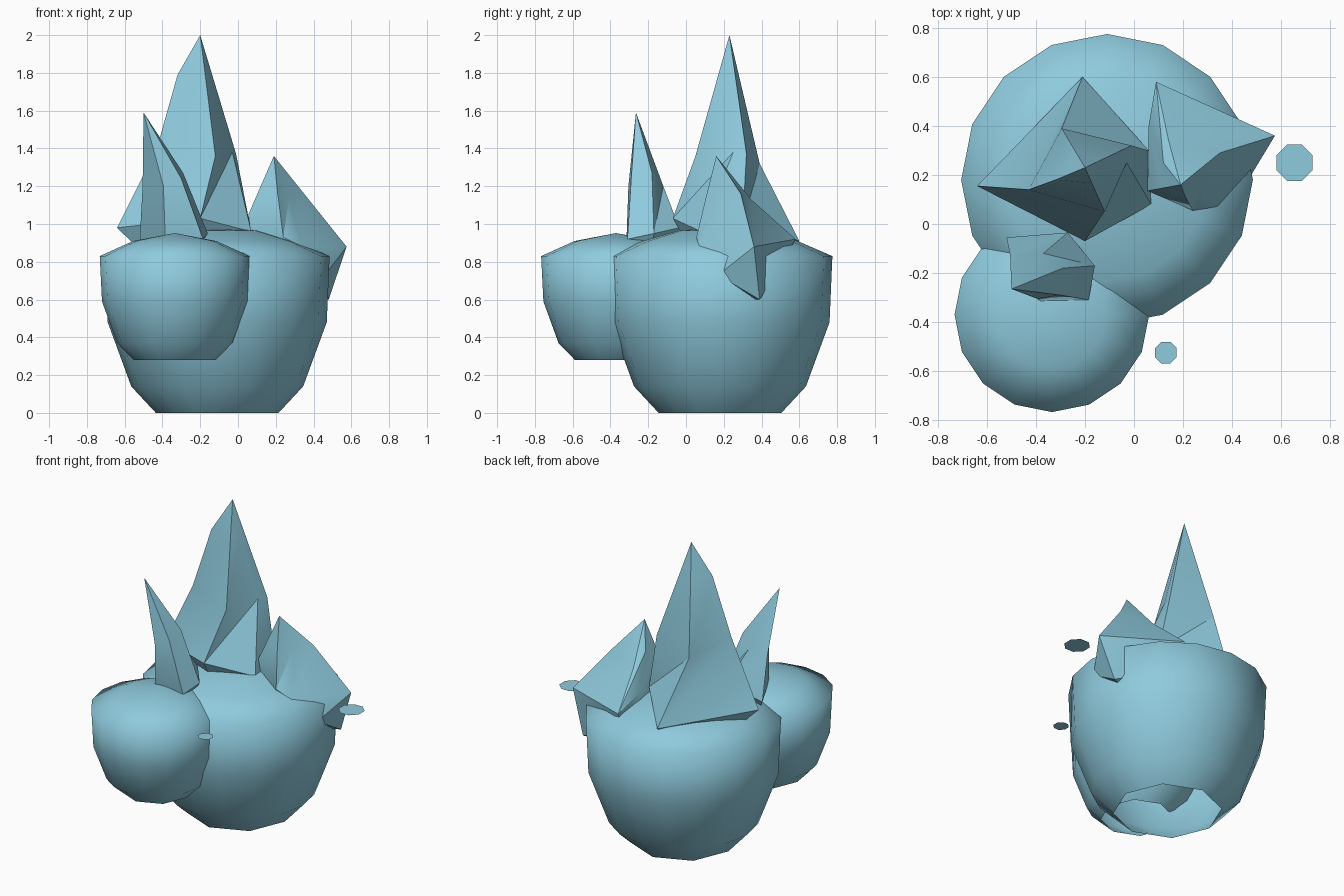
import bpy, math
from mathutils import Vector

if "Cube" in bpy.data.objects:
    bpy.data.objects.remove(bpy.data.objects["Cube"])

mat = bpy.data.materials.new("pale_blue")
mat.diffuse_color = (0.275, 0.597, 0.73, 1)
mat.use_nodes = True
mat.node_tree.nodes["Principled BSDF"].inputs["Base Color"].default_value = mat.diffuse_color


def make(name, verts, faces, angle):
    me = bpy.data.meshes.new(name)
    me.from_pydata([tuple(v) for v in verts], [], faces)
    me.materials.append(mat)
    ob = bpy.data.objects.new(name, me)
    bpy.context.collection.objects.link(ob)
    bpy.ops.object.select_all(action='DESELECT')
    ob.select_set(True)
    bpy.context.view_layer.objects.active = ob
    bpy.ops.object.mode_set(mode='EDIT')
    bpy.ops.mesh.select_all(action='SELECT')
    bpy.ops.mesh.normals_make_consistent(inside=False)
    bpy.ops.object.mode_set(mode='OBJECT')
    bpy.ops.object.shade_smooth_by_angle(angle=math.radians(angle))
    return ob


def loft(name, rings, start=None, end=None, angle=30):
    """Bridge equal rings, optionally closing each end to a point."""
    n = len(rings[0])
    verts = [v for r in rings for v in r]
    faces = []
    for k in range(len(rings) - 1):
        for i in range(n):
            j = (i + 1) % n
            a, b, c, d = k*n + i, k*n + j, (k+1)*n + j, (k+1)*n + i
            faces += [(a, b, c), (a, c, d)] if angle < 60 else [(a, b, c, d)]
    for tip, base in ((start, 0), (end, (len(rings) - 1) * n)):
        if tip:
            verts.append(tip)
            faces += [(base + i, base + (i + 1) % n, len(verts) - 1) for i in range(n)]
    return make(name, verts, faces, angle)


def boulder(name, cx, cy, profile, top):
    """Rounded 16-sided rock with an open eight-sided bottom."""
    rings = []
    for k, (r, z) in enumerate(profile):
        ring = []
        for i in range(16):
            a = i * math.tau / 16
            q = r * (math.cos(math.tau / 16) if k == 0 and i % 2 else 1)
            ring.append((cx + q * math.cos(a), cy + q * math.sin(a), z))
        rings.append(ring)
    loft(name, rings, end=(cx, cy, top), angle=85)


# Rounded bodies
boulder("large_boulder", -0.11, 0.18,
        [(0.325, 0), (0.455, 0.14), (0.58, 0.48), (0.595, 0.83), (0.41, 0.91), (0.22, 0.965)], 0.985)
boulder("small_boulder", -0.335, -0.37,
        [(0.218, 0.28), (0.305, 0.37), (0.385, 0.59), (0.397, 0.83), (0.22, 0.91)], 0.952)

# Tall central crystal
apex = Vector((-0.2, 0.23, 2.0))
mid = [(-0.43, 0.14, 1.4), (-0.12, 0.05, 1.36), (-0.03, 0.25, 1.38),
       (-0.01, 0.32, 1.37), (-0.295, 0.39, 1.32)]
upper = [apex.lerp(Vector(p), 0.35) for p in mid]
upper[0] = Vector((-0.32, 0.18, 1.79))
base = [(-0.64, 0.155, 0.98), (-0.2, -0.07, 1.03), (0.07, 0.08, 0.96),
        (0.06, 0.3, 1.0), (-0.21, 0.6, 0.91)]
loft("tall_crystal", [base, mid, upper], start=(-0.2, 0.2, 0.55), end=apex)

# Narrow front crystal
base = [(-0.52, -0.055, 0.92), (-0.385, -0.315, 0.92), (-0.185, -0.31, 0.92),
        (-0.16, -0.17, 0.95), (-0.27, -0.035, 0.98)]
mid = [(-0.505, -0.13, 1.2), (-0.395, -0.305, 1.2), (-0.3, -0.29, 1.24),
       (-0.29, -0.18, 1.27), (-0.37, -0.12, 1.2)]
loft("front_crystal", [base, mid], start=(-0.35, -0.2, 0.65), end=(-0.5, -0.265, 1.59))

# Broad side crystal, overhanging the large boulder
low = [(0.48, 0.39, 0.6), (0.1, 0.5, 0.75), (0.06, 0.3, 0.75), (0.1, 0.15, 0.75),
       (0.3, 0.12, 0.72), (0.46, 0.17, 0.73)]
base = [(0.575, 0.36, 0.88), (0.09, 0.58, 0.92), (0.06, 0.4, 1.0), (0.055, 0.135, 1.05),
        (0.24, 0.055, 0.93), (0.34, 0.07, 0.88)]
mid = [(0.35, 0.29, 1.16), (0.14, 0.345, 1.13), (0.12, 0.25, 1.2), (0.12, 0.147, 1.2),
       (0.21, 0.11, 1.16), (0.27, 0.18, 1.14)]
loft("side_crystal", [low, base, mid], start=(0.25, 0.28, 0.6), end=(0.19, 0.16, 1.36))

# Flat floating octagons
for name, x, y, z, r in (("large_chip", 0.655, 0.25, 0.83, 0.08),
                         ("small_chip", 0.13, -0.525, 0.81, 0.048)):
    pts = [(x + r * math.cos((i + 0.5) * math.tau / 8),
            y + r * math.sin((i + 0.5) * math.tau / 8), z) for i in range(8)]
    make(name, pts, [tuple(range(8))], 30)
